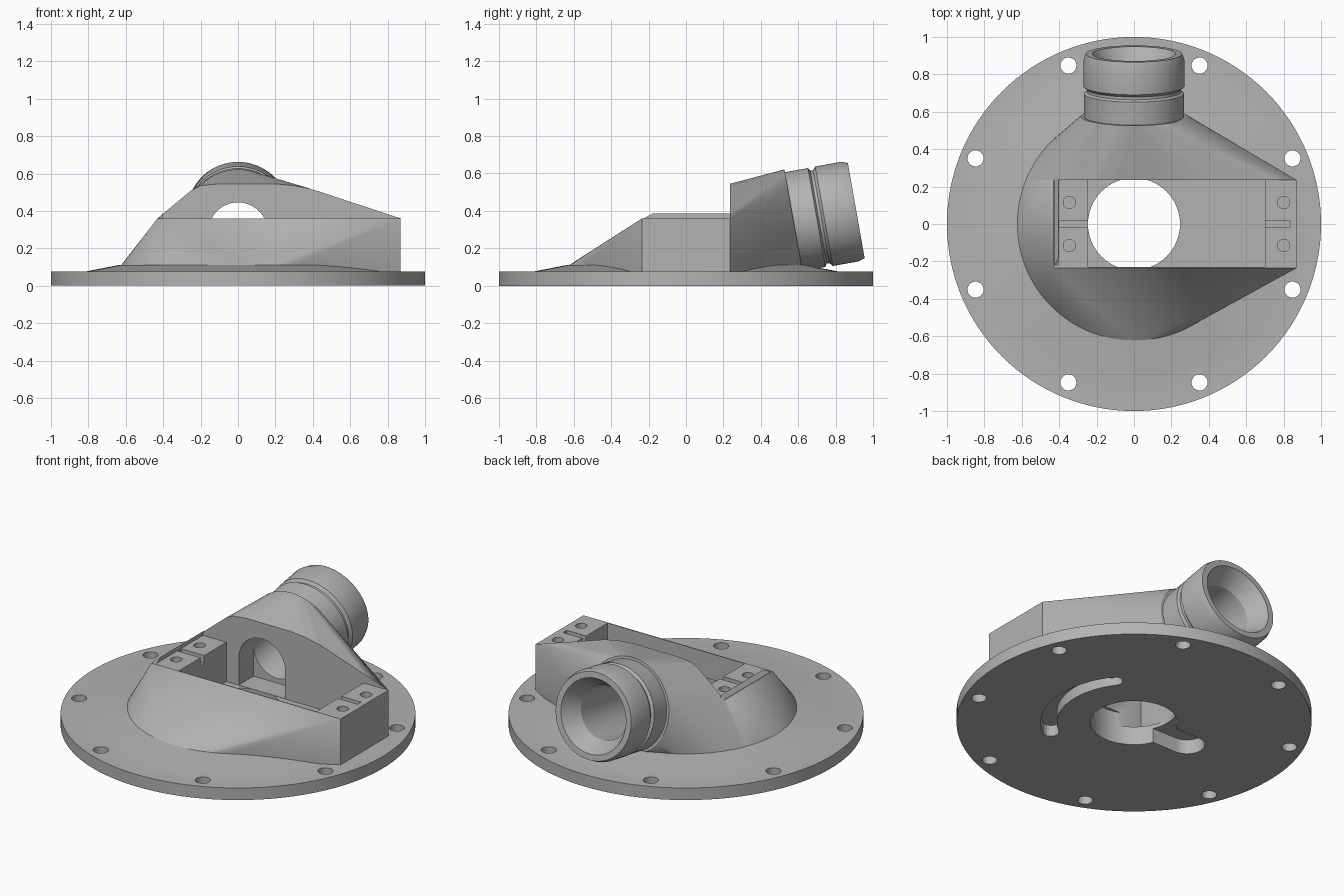
import bpy, bmesh
from math import sin, cos, pi, radians
from mathutils import Matrix, Vector

old = bpy.data.objects.get("Cube")
if old:
    bpy.data.objects.remove(old, do_unlink=True)

grey = bpy.data.materials.new("light_grey")
grey.use_nodes = True
grey.diffuse_color = (0.45, 0.45, 0.45, 1)
grey.node_tree.nodes["Principled BSDF"].inputs["Base Color"].default_value = (0.45, 0.45, 0.45, 1)


def finish(name, bm):
    bmesh.ops.recalc_face_normals(bm, faces=bm.faces)
    mesh = bpy.data.meshes.new(name)
    bm.to_mesh(mesh)
    bm.free()
    mesh.materials.append(grey)
    obj = bpy.data.objects.new(name, mesh)
    bpy.context.collection.objects.link(obj)
    return obj


def circle(r, z=0, n=96, cx=0, cy=0):
    return [Vector((cx + r * cos(2 * pi * i / n), cy + r * sin(2 * pi * i / n), z)) for i in range(n)]


def hull(name, points):
    bm = bmesh.new()
    for p in points:
        bm.verts.new(p)
    res = bmesh.ops.convex_hull(bm, input=bm.verts)
    inside = [v for v in res["geom_interior"] if isinstance(v, bmesh.types.BMVert)]
    bmesh.ops.delete(bm, geom=inside, context='VERTS')
    bmesh.ops.dissolve_limit(bm, angle_limit=0.002, verts=bm.verts, edges=bm.edges)
    return finish(name, bm)


def box(name, x0, x1, y0, y1, z0, z1):
    return hull(name, [(x, y, z) for x in (x0, x1) for y in (y0, y1) for z in (z0, z1)])


def lathe(name, profile, matrix=Matrix(), n=96):
    """Closed solid of (radius, height) rings capped at both ends."""
    bm = bmesh.new()
    rings = [[bm.verts.new(matrix @ p) for p in circle(r, z, n)] for r, z in profile]
    for a, b in zip(rings, rings[1:]):
        for i in range(n):
            j = (i + 1) % n
            bm.faces.new((a[i], a[j], b[j], b[i]))
    bm.faces.new(rings[0])
    bm.faces.new(rings[-1])
    return finish(name, bm)


def rod(name, x, y, r, z0, z1, n=32):
    return lathe(name, [(r, z0), (r, z1)], Matrix.Translation((x, y, 0)), n)


def cut(obj, cutters):
    bpy.context.view_layer.objects.active = obj
    for c in cutters:
        mod = obj.modifiers.new("cut", 'BOOLEAN')
        mod.operation = 'DIFFERENCE'
        mod.solver = 'EXACT'
        mod.object = c
        bpy.ops.object.modifier_apply(modifier=mod.name)


# Tilted frame of the hose neck: local z runs along the neck axis
neck_frame = Matrix.Translation((0, 0.575, 0.343)) @ Matrix.Rotation(radians(-80), 4, 'X')
W = 0.235

# Round mounting flange with a shallow cone
flange = lathe("mounting_flange", [(1, 0), (1, 0.075), (0.82, 0.075), (0.63, 0.112)], n=128)

# Sloped housing around the pocket
base_ring = circle(0.625, 0.11)
rim = [(x, y, 0.36) for x in (-0.43, 0.87) for y in (-W, W)]
end_foot = [(0.87, y, 0.05) for y in (-W, W)]
front = hull("pocket_housing", base_ring + rim + end_foot + circle(0.62, 0.05))

# Rear hood blending the back wall into the neck
wall = [(-0.43, 0.36), (-0.25, 0.51), (-0.2, 0.535), (-0.1, 0.545), (0.2, 0.545),
        (0.3, 0.535), (0.39, 0.518), (0.87, 0.36), (0.87, 0.05), (-0.57, 0.05), (-0.58, 0.11)]
hood = hull("rear_hood", [(x, W, z) for x, z in wall]
            + [p for p in base_ring if p.y > W]
            + [neck_frame @ p for p in circle(0.283)])

# Low ridge along the pocket's right edge
ridge = hull("side_ridge", [(x, y, z) for x, z, y0 in
                            ((-0.43, 0.355, -W), (-0.405, 0.385, -0.18), (-0.405, 0.355, -W))
                            for y in (y0, W + 0.01)])

# Hose neck with groove and chamfered lip
neck = lathe("hose_neck", [(0.268, -0.02), (0.268, 0.125), (0.252, 0.135), (0.252, 0.15),
                           (0.27, 0.165), (0.27, 0.305), (0.258, 0.34)], neck_frame)

# Cutters
pocket = box("pocket_cutter", -0.245, 0.7, -W + 0.006, W + 0.0005, 0.115, 1)
bore = lathe("bore_cutter", [(0.16, -0.42), (0.16, 0.23), (0.225, 0.345), (0.225, 0.4)], neck_frame, 64)
bore_foot = box("bore_foot_cutter", -0.158, 0.158, 0.1, 0.38, 0.117, 0.29)
drain = rod("centre_cutter", 0, 0, 0.246, -0.1, 0.2, 64)
key_slot = hull("key_slot_cutter", [p for z in (-0.1, 0.09) for x in (-0.39, -0.1)
                                    for p in circle(0.1, z, 32, x)])

# Curved blind slot under the flange
bm = bmesh.new()
a0, a1, R, hw, steps = radians(-53), radians(37), 0.48, 0.045, 24
outline = []
for i in range(steps + 1):
    a = a0 + (a1 - a0) * i / steps
    outline.append(((R + hw) * cos(a), (R + hw) * sin(a)))
for i in range(1, 8):
    a = a1 + pi * i / 8
    outline.append((R * cos(a1) + hw * cos(a), R * sin(a1) + hw * sin(a)))
for i in range(steps + 1):
    a = a1 + (a0 - a1) * i / steps
    outline.append(((R - hw) * cos(a), (R - hw) * sin(a)))
for i in range(1, 8):
    a = a0 + pi + pi * i / 8
    outline.append((R * cos(a0) + hw * cos(a), R * sin(a0) + hw * sin(a)))
face = bm.faces.new([bm.verts.new((x, y, -0.1)) for x, y in outline])
ext = bmesh.ops.extrude_face_region(bm, geom=[face])
bmesh.ops.translate(bm, vec=(0, 0, 0.17), verts=[v for v in ext["geom"] if isinstance(v, bmesh.types.BMVert)])
arc_slot = finish("arc_slot_cutter", bm)

# Flange bolt holes, block screw holes and block grooves
bolts = [rod("bolt_cutter", 0.917 * cos(a), 0.917 * sin(a), 0.043, -0.1, 0.2)
         for a in (radians(22.5 + 45 * i) for i in range(8))]
screws = [rod("screw_cutter", x, y, 0.033, 0.26, 0.5) for x in (-0.345, 0.8) for y in (-0.115, 0.115)]
grooves = [box("groove_cutter", x0, x1, -0.018, 0.018, 0.31, 0.5)
           for x0, x1 in ((-0.4, -0.2), (0.65, 0.835))]

under = [drain, key_slot, arc_slot]
cut(flange, bolts + under)
cut(front, [pocket, bore, bore_foot] + under + screws + grooves)
cut(hood, [pocket, bore, bore_foot])
cut(neck, [bore])
for c in [pocket, bore, bore_foot] + under + bolts + screws + grooves:
    bpy.data.objects.remove(c, do_unlink=True)

# Smooth curved faces, keep machined edges crisp
for obj in (flange, front, hood, ridge, neck):
    bpy.ops.object.select_all(action='DESELECT')
    obj.select_set(True)
    bpy.context.view_layer.objects.active = obj
    bpy.ops.object.shade_smooth_by_angle(angle=radians(20))
